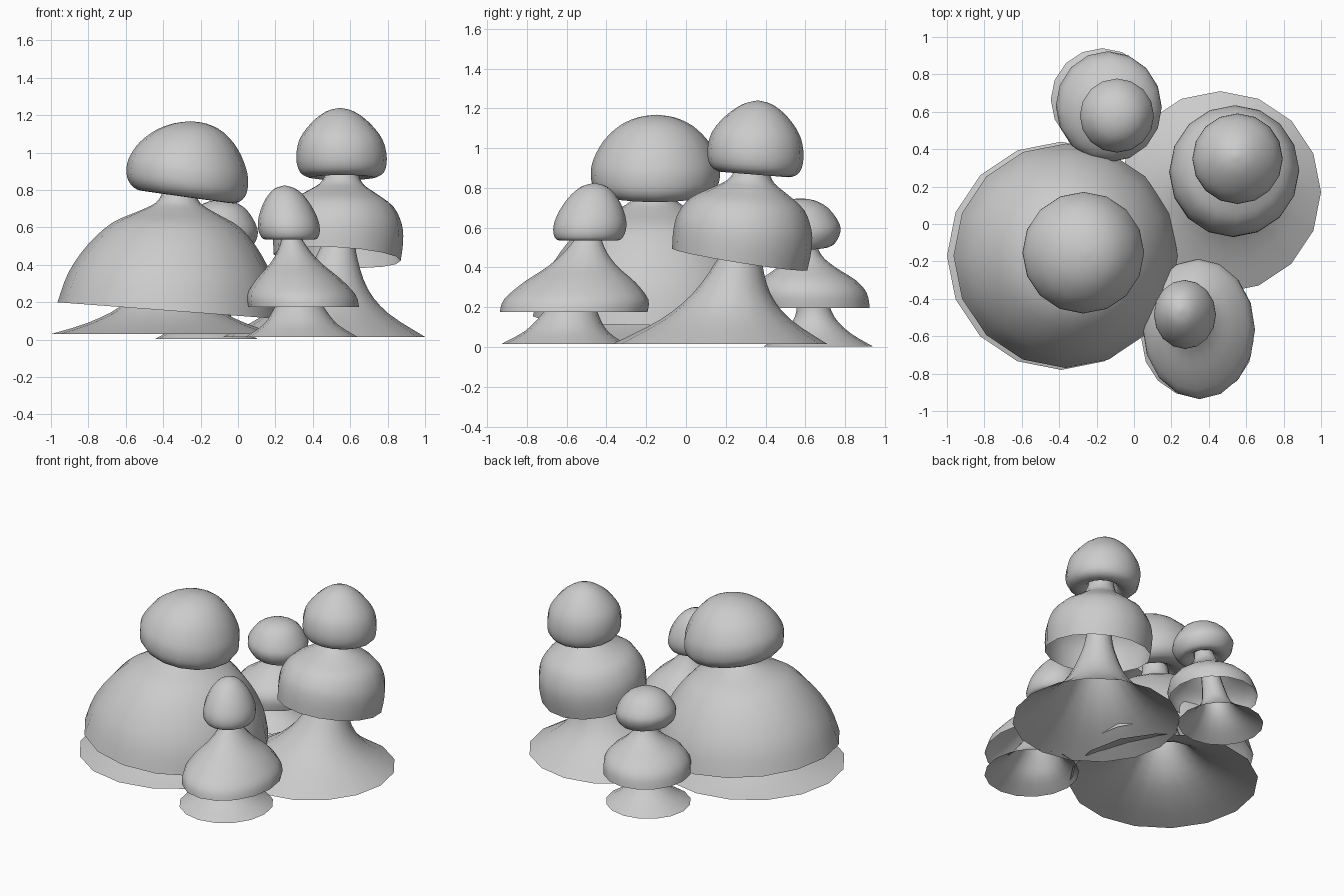
import bpy, bmesh, math

if "Cube" in bpy.data.objects:
    bpy.data.objects.remove(bpy.data.objects["Cube"])

SIDES, STEPS = 16, 3


def spline(pts):
    """Smooth a (radius, height) profile with a Catmull-Rom curve."""
    out = []
    for i in range(len(pts) - 1):
        p0, p1, p2, p3 = (pts[min(max(i + k, 0), len(pts) - 1)] for k in (-1, 0, 1, 2))
        for s in range(STEPS):
            t = s / STEPS
            out.append(tuple(0.5 * (2 * b + (c - a) * t + (2 * a - 5 * b + 4 * c - d) * t * t
                                    + (3 * b - a - 3 * c + d) * t ** 3)
                             for a, b, c, d in zip(p0, p1, p2, p3)))
    return out + [pts[-1]]


def leaning_lathe(name, profile, base, top, tilt=(0, 0), stretch=1.0):
    """Turn a profile around an axis leaning from base to top; tilt slopes the lower rings."""
    z0, z1 = min(p[1] for p in profile), profile[-1][1]
    bm = bmesh.new()
    prev = None
    for r, z in spline(profile):
        t = min(max((z - z0) / (z1 - z0), 0), 1)
        cx, cy = (a + (b - a) * t for a, b in zip(base, top))
        if r < 0.001:
            tip = bm.verts.new((cx, cy, z))
            for i in range(SIDES):
                bm.faces.new((prev[i], prev[(i + 1) % SIDES], tip))
            break
        ring = []
        for i in range(SIDES):
            a = 2 * math.pi * i / SIDES
            dx, dy = r * math.cos(a), r * stretch * math.sin(a)
            ring.append(bm.verts.new((cx + dx, cy + dy,
                                      z + (1 - t * t) * (tilt[0] * dx + tilt[1] * dy))))
        if prev:
            for i in range(SIDES):
                j = (i + 1) % SIDES
                bm.faces.new((prev[i], prev[j], ring[j], ring[i]))
        prev = ring
    for f in bm.faces:
        f.smooth = True
    me = bpy.data.meshes.new(name)
    bm.to_mesh(me)
    bm.free()
    ob = bpy.data.objects.new(name, me)
    bpy.context.collection.objects.link(ob)
    return ob


# large left mushroom
leaning_lathe("large_trunk", [(.61, .03), (.42, .09), (.25, .18), (.14, .32), (.1, .48), (.08, .64)],
              (-.39, -.17), (-.33, -.16))
leaning_lathe("large_skirt_cap", [(.6, .155), (.555, .32), (.465, .48), (.345, .61), (.21, .68),
                                  (.12, .73), (.09, .79), (.085, .84)],
              (-.365, -.17), (-.31, -.16), (-.075, 0))
leaning_lathe("large_top_cap", [(.085, .83), (.17, .775), (.26, .765), (.313, .81), (.325, .88),
                                (.31, .95), (.26, 1.04), (.18, 1.115), (.09, 1.155), (0, 1.168)],
              (-.277, -.155), (-.255, -.15), (-.14, 0))

# tall right mushroom
leaning_lathe("tall_trunk", [(.54, .015), (.325, .14), (.195, .27), (.115, .43), (.085, .54), (.075, .66)],
              (.46, .17), (.56, .32))
leaning_lathe("tall_skirt_cap", [(.34, .44), (.347, .54), (.335, .63), (.285, .72), (.19, .785),
                                 (.12, .83), (.09, .88), (.08, .94)],
              (.53, .27), (.56, .34), (-.05, -.16))
leaning_lathe("tall_top_cap", [(.08, .93), (.11, .885), (.17, .867), (.224, .895), (.242, .97),
                               (.222, 1.07), (.155, 1.16), (.075, 1.22), (0, 1.24)],
              (.557, .345), (.545, .36), (0, -.08))

# small front mushroom
leaning_lathe("front_trunk", [(.3, .015), (.2, .08), (.14, .16), (.09, .26), (.06, .4)],
              (.34, -.617), (.31, -.53), stretch=1.04)
leaning_lathe("front_skirt_cap", [(.297, .175), (.29, .24), (.225, .325), (.145, .4), (.09, .47),
                                  (.055, .54), (.05, .58)],
              (.35, -.565), (.28, -.485), stretch=1.25)
leaning_lathe("front_top_cap", [(.05, .57), (.1, .54), (.145, .54), (.165, .59), (.155, .66),
                                (.115, .745), (.06, .805), (0, .825)],
              (.278, -.49), (.25, -.46), stretch=1.11)

# small back mushroom
leaning_lathe("back_trunk", [(.275, .003), (.17, .07), (.1, .15), (.075, .25), (.06, .37)],
              (-.17, .665), (-.12, .62))
leaning_lathe("back_skirt_cap", [(.28, .195), (.275, .27), (.23, .335), (.14, .4), (.08, .46), (.06, .53)],
              (-.138, .63), (-.09, .59), stretch=1.05)
leaning_lathe("back_top_cap", [(.06, .53), (.11, .5), (.155, .503), (.19, .55), (.194, .61),
                               (.14, .695), (.07, .737), (0, .748)],
              (-.092, .582), (-.09, .575), (-.08, .05))
